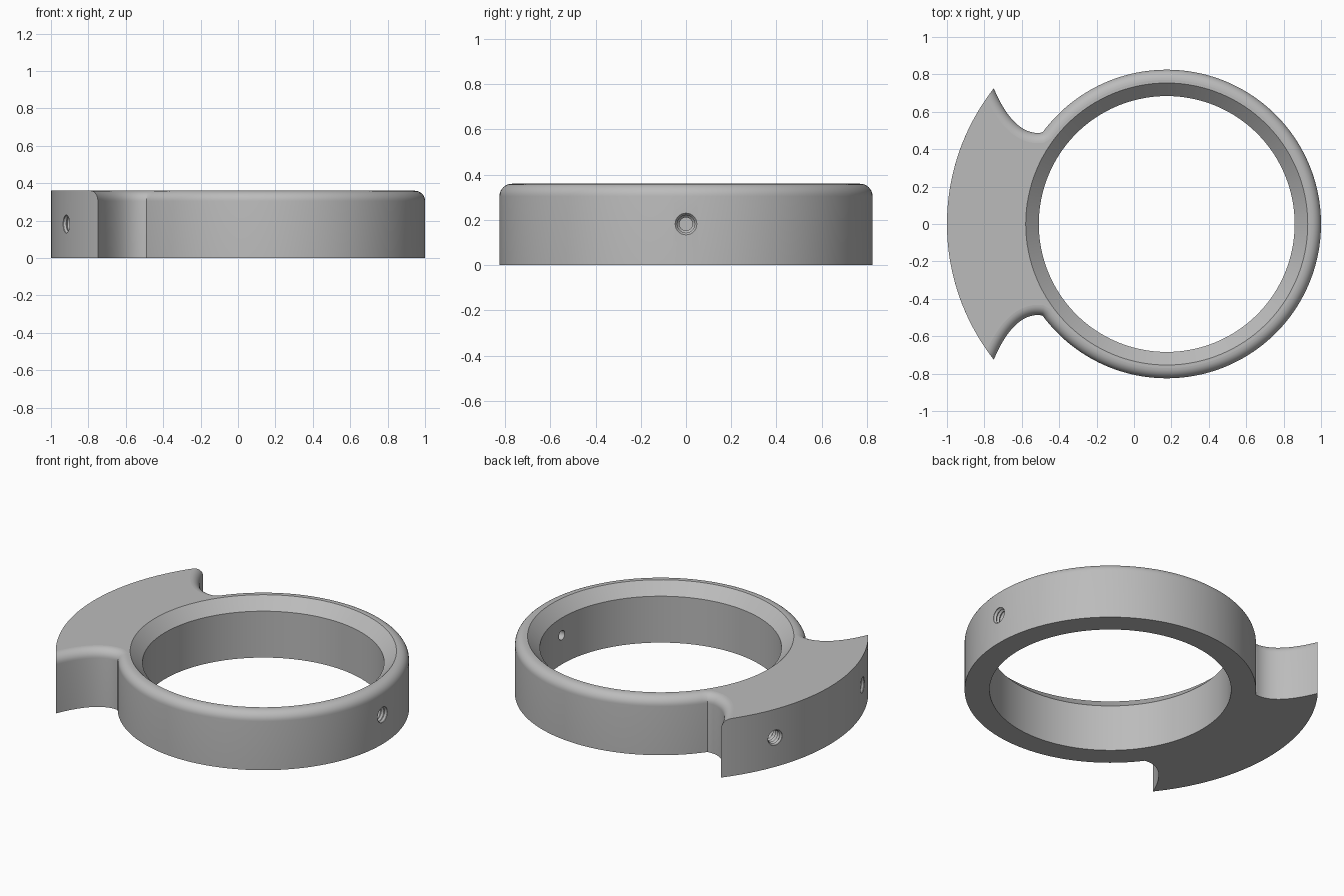
import bpy, bmesh, math
from mathutils import Matrix, Vector

if "Cube" in bpy.data.objects:
    bpy.data.objects.remove(bpy.data.objects["Cube"])

CX, R_RING, R_WING = 0.175, 0.825, 1.175   # shared centre, ring and wing radii
H, FILLET = 0.36, 0.055

metal = bpy.data.materials.new("plain grey")
metal.diffuse_color = (0.5, 0.5, 0.5, 1)
metal.use_nodes = True
metal.node_tree.nodes["Principled BSDF"].inputs["Base Color"].default_value = metal.diffuse_color


def loft(name, rings):
    """Closed solid through equal-length loops of points."""
    bm = bmesh.new()
    loops = [[bm.verts.new(p) for p in ring] for ring in rings]
    n = len(loops[0])
    for a, b in zip(loops, loops[1:]):
        for i in range(n):
            j = (i + 1) % n
            bm.faces.new((a[i], a[j], b[j], b[i]))
    bm.faces.new(loops[0][::-1])
    bm.faces.new(loops[-1])
    bmesh.ops.recalc_face_normals(bm, faces=bm.faces)
    me = bpy.data.meshes.new(name)
    bm.to_mesh(me)
    bm.free()
    ob = bpy.data.objects.new(name, me)
    bpy.context.collection.objects.link(ob)
    me.materials.append(metal)
    return ob


def lathe(name, profile, n, mat):
    """Turned solid from (radius, height) pairs, placed by a matrix."""
    return loft(name, [[mat @ Vector((r * math.cos(math.tau * i / n),
                                      r * math.sin(math.tau * i / n), s))
                        for i in range(n)] for r, s in profile])


# Concave notch curve between wing tip and ring
P = [Vector(p) for p in ((-0.75, 0.727), (-0.69, 0.58), (-0.6, 0.47), (-0.49, 0.489))]


def notch(t, d):
    u = 1 - t
    p = P[0]*u**3 + P[1]*3*u*u*t + P[2]*3*u*t*t + P[3]*t**3
    v = (P[1]-P[0])*u*u + (P[2]-P[1])*2*u*t + (P[3]-P[2])*t*t
    v.normalize()
    return p + Vector((v.y, -v.x)) * d      # shifted into the body


def outline(d, z):
    """Body outline with notch and ring edges inset by d, wing arc kept."""
    half = []
    a_end = math.atan2(P[3].y, P[3].x - CX)
    for i in range(73):
        a = a_end * i / 72
        half.append((CX + (R_RING-d)*math.cos(a), (R_RING-d)*math.sin(a)))
    lo, hi = -0.3, 0.6                       # find where notch meets wing arc
    for _ in range(40):
        m = (lo + hi) / 2
        if (notch(m, d) - Vector((CX, 0))).length > R_WING:
            lo = m
        else:
            hi = m
    for i in range(24, -1, -1):
        half.append(tuple(notch(lo + (0.999 - lo) * i / 24, d)))
    a_tip = math.atan2(half[-1][1], half[-1][0] - CX)
    for i in range(1, 33):
        a = a_tip + (math.pi - a_tip) * i / 32
        half.append((CX + R_WING*math.cos(a), R_WING*math.sin(a)))
    half[-1] = (CX - R_WING, 0)
    full = half + [(x, -y) for x, y in half[-2:0:-1]]
    return [(x, y, z) for x, y in full]


# Ring and wing body with rounded top edge
layers = [outline(0, 0)]
for k in range(9):
    a = math.pi / 2 * k / 8
    layers.append(outline(FILLET*(1-math.cos(a)), H - FILLET + FILLET*math.sin(a)))
body = loft("ring_with_wing", layers)

# Bore with 45 degree chamfer
cutters = [lathe("bore_cutter", [(0.684, -0.1), (0.684, 0.29), (0.854, 0.46)], 128,
                 Matrix.Translation((CX, 0, 0)))]


def screw_hole(name, angle, top, bottom, tail):
    """Grooved radial hole from radius top to bottom, then an optional pilot."""
    prof = [(0.048, top + 0.06), (0.048, top - 0.004)]
    s = top - 0.004
    while s > bottom:
        prof += [(0.039, s - 0.011), (0.048, s - 0.022)]
        s -= 0.022
    prof += tail
    m = (Matrix.Translation((CX, 0, 0.182)) @ Matrix.Rotation(angle, 4, 'Z')
         @ Matrix.Rotation(math.pi / 2, 4, 'Y'))
    cutters.append(lathe(name, prof, 28, m))


# Through hole in the ring, two blind holes in the wing
screw_hole("ring_hole_cutter", 0, R_RING, 0.76, [(0.029, 0.735), (0.029, 0.6)])
for sgn in (1, -1):
    screw_hole("wing_hole_cutter", math.pi + sgn * math.radians(21.5),
               R_WING, 0.98, [(0.03, 0.95)])

for c in cutters:
    c.hide_render = True
    mod = body.modifiers.new(c.name, 'BOOLEAN')
    mod.operation, mod.solver, mod.object = 'DIFFERENCE', 'EXACT', c
bpy.context.view_layer.objects.active = body
body.select_set(True)
for c in cutters:
    c.select_set(False)
for mod in list(body.modifiers):
    bpy.ops.object.modifier_apply(modifier=mod.name)
for c in cutters:
    bpy.data.objects.remove(c, do_unlink=True)

# Smooth curved walls, flat top and bottom
bpy.ops.object.shade_smooth_by_angle(angle=math.radians(28))
for f in body.data.polygons:
    if abs(f.normal.z) > 0.999:
        f.use_smooth = False
